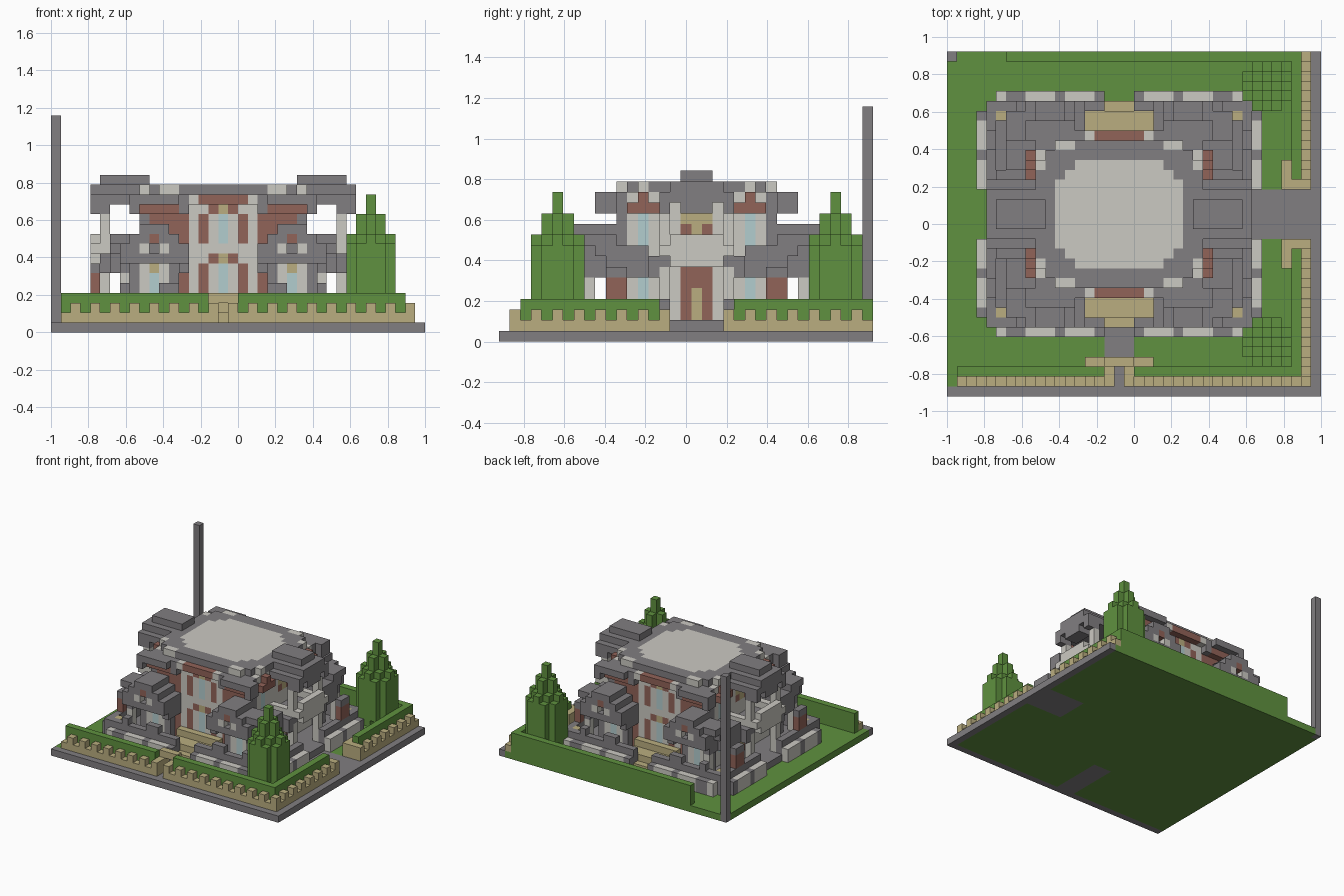
import bpy
import bmesh
from mathutils import Vector

if "Cube" in bpy.data.objects:
    bpy.data.objects.remove(bpy.data.objects["Cube"])

COLOURS = {
    "stone": (.22, .21, .22), "leaf": (.115, .285, .05), "sand": (.49, .42, .215),
    "plaster": (.6, .585, .54), "brick": (.285, .125, .098), "glass": (.45, .61, .62),
}
materials = {}
for name, rgb in COLOURS.items():
    mat = bpy.data.materials.new(name)
    mat.use_nodes = True
    mat.diffuse_color = (*rgb, 1)
    mat.node_tree.nodes["Principled BSDF"].inputs["Base Color"].default_value = (*rgb, 1)
    materials[name] = mat

UNIT = 1 / 19          # block size
CX, CY = 17, 18        # centre block of the house
blocks = {}            # block position -> (part, colour)


def fill(part, colour, xs, ys, zs):
    """Fill an inclusive range of blocks; colour may be a rule."""
    for x in range(xs[0], xs[1] + 1):
        for y in range(ys[0], ys[1] + 1):
            for z in range(zs[0], zs[1] + 1):
                c = colour(x, y, z) if callable(colour) else colour
                if c:
                    blocks[x, y, z] = (part, c)


def quad(part, colour, us, vs, zs):
    """Fill the four mirrored places around the house centre."""
    for u in range(us[0], us[1] + 1):
        for v in range(vs[0], vs[1] + 1):
            for z in range(zs[0], zs[1] + 1):
                c = colour(u, v, z) if callable(colour) else colour
                for su in (-1, 1):
                    for sv in (-1, 1):
                        if c:
                            blocks[CX + su * u, CY + sv * v, z] = (part, c)


# Ground and paths
def ground(x, y, z):
    front_path = 16 <= x <= 18 and y < 9
    side_path = 16 <= y <= 20 and x > 30
    return "stone" if y == 0 or x == 37 or front_path or side_path else "leaf"


fill("ground", ground, (0, 37), (0, 34), (0, 0))
fill("corner_pole", "stone", (0, 0), (34, 34), (0, 21))


# Garden walls with battlements, and hedges behind
def battlement(x, y, z):
    return "sand" if z == 1 or (x + y) % 2 else None


for a, b in ((1, 16), (18, 36)):
    fill("front_wall", battlement, (a, b), (1, 1), (1, 2))
for a, b in ((1, 15), (21, 34)):
    fill("side_wall", battlement, (36, 36), (a, b), (1, 2))
for a, b in ((1, 15), (19, 35)):
    fill("front_hedge", "leaf", (a, b), (2, 2), (1, 3))
for a, b in ((2, 14), (22, 34)):
    fill("side_hedge", "leaf", (35, 35), (a, b), (1, 3))
fill("back_hedge", "leaf", (6, 35), (34, 34), (1, 3))

# Gates
for a, b in ((14, 16), (18, 20)):
    fill("front_gate", "sand", (a, b), (3, 3), (1, 2))
for x in (16, 18):
    fill("front_gate", "sand", (x, x), (2, 2), (1, 2))
fill("front_gate", "sand", (16, 18), (3, 3), (3, 3))
for end, a, b in ((15, 13, 15), (21, 21, 23)):
    fill("side_gate", "sand", (34, 36), (end, end), (1, 2))
    fill("side_gate", "sand", (34, 34), (a, b), (1, 2))

# Trees, stepped up towards the middle, with a narrower foot
STEPS = {0: 13, 1: 11, 2: 9, 3: 8}
for ty in (5, 31):
    for dx in range(-2, 3):
        for dy in range(-2, 3):
            ring = abs(dx) + abs(dy)
            if ring in STEPS:
                fill("tree", "leaf", (32 + dx,) * 2, (ty + dy,) * 2, (max(1, ring), STEPS[ring]))


# Terrace with a low wall and pale coping stones
def coping(u, v, z):
    along = u if v == 12 else v
    return "stone" if along in (2, 6, 10, 11) else "plaster"


quad("terrace", "stone", (0, 13), (0, 11), (1, 1))
quad("terrace_wall", "stone", (2, 13), (11, 11), (2, 3))
quad("terrace_wall", "stone", (13, 13), (3, 11), (2, 3))
quad("coping", coping, (2, 12), (12, 12), (1, 2))
quad("coping", coping, (14, 14), (3, 10), (1, 2))
quad("terrace_merlon", "stone", (10, 10), (11, 11), (4, 4))
quad("terrace_merlon", "stone", (5, 6), (11, 11), (4, 4))
quad("lantern", "sand", (12, 12), (10, 10), (2, 3))
quad("front_steps", "sand", (0, 3), (9, 10), (2, 2))
quad("front_steps", "sand", (0, 3), (8, 8), (2, 3))
quad("front_steps", "sand", (0, 1), (11, 11), (1, 1))


# House walls, with windows, frames and brick piers laid out by column
def walls(u, v, z):
    window_row = 4 <= z <= 6 or 9 <= z <= 11
    if v == 7:
        if u <= 2:
            if window_row:
                return ("glass", "plaster", "brick")[u]
            return ("sand", "brick", "plaster")[u] if z in (7, 12) else "plaster"
        if u == 4 and z < 7:
            return "brick"
        if 4 <= u < 8 and 9 <= z <= 12:
            return "brick"
        return "stone" if u == 8 or z == 13 and u > 3 else "plaster"
    if u == 8:
        if v <= 1:
            if z < 7:
                return "sand" if v == 0 and z < 5 else "brick"
            if z == 10:
                return "brick" if v else "sand"
            return "sand" if z == 11 else "plaster"
        if window_row:
            return {3: "brick", 5: "glass"}.get(v, "plaster") if z < 7 or v > 3 else "plaster"
        return "brick" if z == 12 and v > 3 else "plaster"
    return "plaster"


quad("house_walls", walls, (0, 8), (0, 7), (1, 13))
quad("front_lintel", "brick", (0, 2), (8, 8), (13, 13))
quad("front_lintel", "plaster", (3, 3), (8, 8), (13, 13))
quad("side_lintel", "brick", (9, 9), (4, 6), (12, 12))
quad("side_lintel", "brick", (9, 9), (5, 5), (13, 13))
quad("side_pier", "brick", (9, 9), (8, 8), (2, 6))


# Flat roof with a pale rounded middle
def roof(u, v, z):
    if u + v > 13:
        return None
    if u <= 6 and v <= 5 and u + v < 10:
        return "plaster"
    return "plaster" if v == 7 and u in (5, 6) or u == 8 and v == 5 else "stone"


quad("flat_roof", roof, (0, 8), (0, 7), (14, 14))
quad("front_eaves", "stone", (4, 9), (8, 8), (13, 13))
quad("front_eaves", "stone", (5, 9), (9, 9), (13, 13))
quad("eaves_bracket", "stone", (9, 9), (8, 9), (12, 12))
quad("eaves_bracket", "stone", (4, 4), (8, 8), (12, 12))
quad("upper_brickwork", "brick", (5, 8), (8, 8), (12, 12))

# Front and back dormers: recessed window, posts, stepped gable
quad("dormer_wall", lambda u, v, z: "plaster" if u in (6, 8) else "stone" if u != 7 else
     "sand" if z > 5 else "glass", (5, 9), (8, 8), (2, 6))
quad("dormer_post", "plaster", (10, 10), (10, 10), (2, 5))
for u in (4, 10):
    quad("dormer_roof", "stone", (u, u), (8, 10), (6, 6))
for z, reach in ((7, 3), (8, 3), (9, 2), (10, 1)):
    quad("dormer_roof", "stone", (7 - reach, 7 + reach), (8, 11), (z, z))
for u in (6, 8):
    quad("dormer_trim", "plaster", (u, u), (11, 11), (8, 8))
quad("dormer_trim", "brick", (7, 7), (11, 11), (9, 9))
for x in (CX - 7, CX + 7):
    for y in (CY - 11, CY + 11):
        blocks.pop((x, y, 8))

# Lower roof that wraps the corners
quad("corner_roof", "stone", (9, 11), (4, 8), (6, 7))
quad("corner_roof", "stone", (9, 11), (5, 9), (8, 8))
quad("corner_roof", "stone", (10, 11), (8, 10), (9, 9))

# Side balconies on posts
quad("balcony_floor", "stone", (9, 12), (0, 4), (7, 7))
quad("balcony_floor", "stone", (9, 12), (3, 4), (6, 6))
quad("balcony_rail", "plaster", (13, 13), (0, 2), (7, 9))
quad("balcony_rail", "plaster", (9, 13), (3, 3), (8, 8))
quad("balcony_post", "plaster", (12, 12), (3, 3), (2, 6))
quad("balcony_post", "plaster", (12, 12), (3, 3), (9, 12))
quad("balcony_foot", "brick", (13, 13), (7, 8), (4, 5))
quad("balcony_foot", "stone", (13, 13), (7, 8), (6, 6))

# Side gables, stepped, with a short drop at the outer end
quad("side_gable", "stone", (9, 13), (0, 3), (13, 13))
quad("side_gable", "stone", (12, 13), (0, 1), (12, 12))
quad("side_gable", "stone", (12, 13), (3, 3), (12, 12))
quad("side_gable", "stone", (8, 13), (0, 2), (14, 14))
quad("side_gable", "stone", (8, 12), (0, 1), (15, 15))

# Turn the blocks into one clean shell per part
AXES = [Vector(a) * s for a in ((1, 0, 0), (0, 1, 0), (0, 0, 1)) for s in (1, -1)]
ORIGIN = Vector((19, 17.5, 0))
parts = {}
for pos, (part, colour) in blocks.items():
    parts.setdefault(part, []).append((pos, colour))

for part, cells in parts.items():
    bm = bmesh.new()
    used = sorted({c for _, c in cells})
    for pos, colour in cells:
        middle = Vector(pos) + Vector((.5, .5, .5))
        for n in AXES:
            if tuple(int(p + d) for p, d in zip(pos, n)) in blocks:
                continue
            a = Vector((n.y, n.z, n.x)) / 2
            b = n.cross(a)
            centre = middle + n / 2
            ring = (centre - a - b, centre + a - b, centre + a + b, centre - a + b)
            face = bm.faces.new([bm.verts.new((p - ORIGIN) * UNIT) for p in ring])
            face.material_index = used.index(colour)
    bmesh.ops.remove_doubles(bm, verts=bm.verts[:], dist=UNIT / 50)
    mesh = bpy.data.meshes.new(part)
    bm.to_mesh(mesh)
    bm.free()
    for c in used:
        mesh.materials.append(materials[c])
    bpy.context.collection.objects.link(bpy.data.objects.new(part, mesh))
